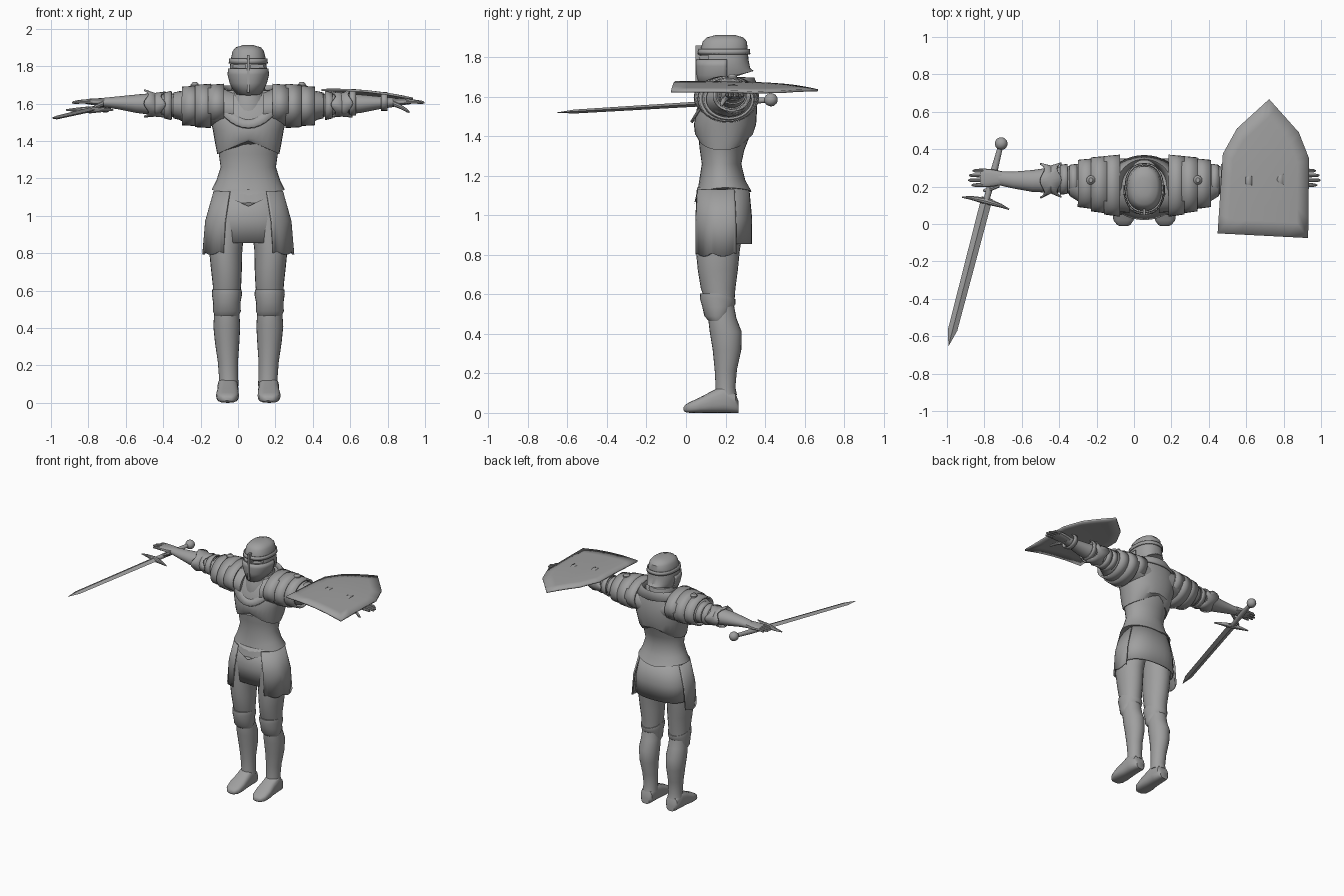
import bpy, bmesh, math
from mathutils import Vector, Matrix

CX = 0.055  # the body stands slightly right of centre
steel = bpy.data.materials.new("steel_grey")
steel.diffuse_color = (0.35, 0.35, 0.35, 1)


def finish(name, bm, thick=0):
    bmesh.ops.recalc_face_normals(bm, faces=bm.faces)
    me = bpy.data.meshes.new(name)
    bm.to_mesh(me)
    bm.free()
    me.materials.append(steel)
    ob = bpy.data.objects.new(name, me)
    bpy.context.collection.objects.link(ob)
    if thick:
        m = ob.modifiers.new("thickness", 'SOLIDIFY')
        m.thickness, m.offset = thick, 0
    return ob


def loft(name, rings, axis='z', n=32, p=2.0, arc=None, hem=None, s=1, thick=0, mat=None):
    """Skin rings (t, a0, a1, b0, b1): position on the axis, then bounds of both cross axes."""
    bm = bmesh.new()
    rows = []
    a0, a1 = arc or (0, 2 * math.pi)
    for i, (t, u0, u1, v0, v1) in enumerate(rings):
        row = []
        for k in range(n + 1 if arc else n):
            a = a0 + (a1 - a0) * k / n          # angle 0 faces the front (-b)
            f = lambda w: math.copysign(abs(w) ** (2 / p), w) if abs(w) > 1e-6 else 0
            u = (u0 + u1) / 2 + (u1 - u0) / 2 * f(math.sin(a))
            v = (v0 + v1) / 2 - (v1 - v0) / 2 * f(math.cos(a))
            tt = t + (hem(i, a) if hem else 0)
            co = {'z': (u, v, tt), 'x': (tt, u, v), 'y': (u, tt, v)}[axis]
            co = mat @ Vector(co) if mat else Vector((s * co[0] + CX, co[1], co[2]))
            row.append(bm.verts.new(co))
        rows.append(row)
    for r, q in zip(rows, rows[1:]):
        for k in range(n):
            j = k + 1 if arc else (k + 1) % n
            bm.faces.new((r[k], r[j], q[j], q[k]))
    if not arc and not thick:
        bm.faces.new(rows[0])
        bm.faces.new(rows[-1])
    return finish(name, bm, thick)


def box(name, lo, hi):
    bm = bmesh.new()
    bmesh.ops.create_cube(bm, size=1)
    for v in bm.verts:
        v.co = Vector([l + (h - l) * (c + .5) for l, h, c in zip(lo, hi, v.co)])
        v.co.x += CX
    return finish(name, bm)


# ---- torso plates
loft("waist_plate", [(1.14, -.195, .195, .04, .335), (1.19, -.17, .17, .062, .30),
     (1.26, -.148, .148, .08, .28), (1.33, -.158, .158, .07, .295), (1.42, -.17, .17, .06, .33)],
     hem=lambda i, a: (-.09 if math.cos(a) > 0 else -.025) * (1 - abs(math.sin(a))) * (i < 2) / (i + 1))
loft("breastplate", [(1.33, -.166, .166, .06, .305), (1.38, -.176, .176, .045, .34),
     (1.46, -.19, .19, .04, .355), (1.54, -.21, .21, .055, .36), (1.61, -.20, .20, .09, .355),
     (1.67, -.15, .15, .13, .34)], p=2.2,
     hem=lambda i, a: .07 * (1 - abs(math.sin(a))) / (i + 1) * (i < 2))
drop = lambda a: max(0, math.cos(a)) ** 1.5
loft("collar_yoke", [(1.67, -.125, .125, .065, .33), (1.69, -.15, .15, .05, .345),
     (1.665, -.205, .205, .027, .362)], n=40, thick=.014,
     hem=lambda i, a: -(.155, .185, .195)[i] * drop(a) - .03 * (i == 2) * max(0, -math.cos(a)))
loft("gorget", [(1.48, -.12, .12, .075, .33), (1.56, -.118, .118, .065, .325),
     (1.62, -.105, .105, .08, .32), (1.70, -.085, .085, .10, .30)])

# ---- helmet with eye slits, nose ridge and brow band
helm = loft("helmet", [(1.70, -.085, .085, .072, .343), (1.745, -.102, .102, .062, .325),
     (1.79, -.099, .099, .065, .316), (1.845, -.092, .092, .075, .312), (1.88, -.084, .084, .085, .308),
     (1.90, -.068, .068, .105, .29), (1.912, -.03, .03, .15, .25)], n=36, p=2.3,
     hem=lambda i, a: (-.055 if math.cos(a) > 0 else .03) * abs(math.cos(a)) * (i == 0))
loft("visor", [(1.66, -.072, .072, .072, .30), (1.71, -.096, .096, .058, .315),
     (1.755, -.107, .107, .053, .32), (1.787, -.104, .104, .056, .32)], n=28, p=2.2,
     arc=(-1.7, 1.7), thick=.008, hem=lambda i, a: -.015 * math.cos(a) * (i == 0))
loft("brow_band", [(1.815, -.101, .101, .062, .322), (1.84, -.098, .098, .067, .319)],
     n=36, p=2.3, thick=.008)
box("nose_ridge", (-.007, .048, 1.66), (.007, .09, 1.86))
for s in (-1, 1):
    cut = box("eye_cutter", (min(.014 * s, .085 * s), 0, 1.79), (max(.014 * s, .085 * s), .115, 1.808))
    cut.hide_render = True
    cut.hide_viewport = True
    b = helm.modifiers.new("eye_slit", 'BOOLEAN')
    b.object, b.operation = cut, 'DIFFERENCE'

# ---- skirt and hip plates
loft("skirt", [(.855, -.205, .205, .06, .328), (.98, -.20, .20, .052, .33), (1.14, -.165, .165, .06, .315)],
     p=2.4, thick=.01)
for s in (-1, 1):
    loft("hip_plate", [(.81, -.24, .24, .035, .34), (.97, -.225, .225, .035, .34),
         (1.13, -.18, .18, .045, .325)], p=2.3, n=24, arc=(.52, 1.95), s=s, thick=.012,
         hem=lambda i, a: -.018 * abs(math.sin(a * 5)) * (i == 0))
    # legs
    loft("thigh", [(.56, .045, .187, .10, .245), (.63, .038, .19, .075, .25), (.72, .034, .20, .06, .262),
         (.82, .032, .21, .05, .272), (1.0, .01, .2, .06, .30)], s=s, n=24)
    loft("knee_plate", [(.465, .052, .178, .115, .22), (.49, .04, .19, .093, .235), (.535, .042, .188, .083, .24),
         (.58, .033, .195, .07, .25), (.605, .036, .193, .072, .25)], s=s, n=24,
         hem=lambda i, a: -.03 * max(0, -math.cos(a)) * (i > 2) + .04 * max(0, -math.cos(a)) * (i < 2))
    loft("greave", [(.09, .052, .16, .145, .258), (.13, .054, .156, .15, .25), (.22, .055, .163, .145, .258),
         (.32, .048, .178, .135, .28), (.41, .043, .187, .12, .282), (.48, .048, .182, .112, .255),
         (.56, .055, .178, .115, .24)], s=s, n=24)
    loft("boot", [(.265, .075, .14, .0, .06), (.25, .06, .155, 0, .10), (.19, .053, .165, 0, .14),
         (.13, .053, .165, 0, .11), (.07, .05, .172, 0, .078), (.02, .057, .165, 0, .055),
         (-.005, .075, .145, .004, .04), (-.012, .09, .13, .012, .028)], axis='y', p=2.8, n=24, s=s)
    # shoulder plates, overlapping outward
    loft("shoulder_base", [(.08, .06, .35, 1.46, 1.67), (.2, .07, .35, 1.48, 1.685),
         (.32, .10, .33, 1.50, 1.675), (.40, .15, .31, 1.525, 1.655)], axis='x', s=s)
    for i, (x0, lo, hi, z0, z1) in enumerate([(.13, .045, .365, 1.49, 1.70), (.20, .062, .358, 1.475, 1.70),
                                             (.27, .085, .345, 1.485, 1.69)]):
        loft("shoulder_plate_%d" % (i + 1), [(x0, lo, hi, z0, z1),
             (x0 + .085, lo + .012, hi - .008, z0 + .005, z1 - .006)], axis='x', s=s, thick=.012)
    loft("shoulder_stud", [(1.68, .262, .31, .21, .26), (1.70, .262, .31, .21, .26),
         (1.714, .275, .297, .222, .248)], s=s, n=12)
    # arm, elbow and gauntlet
    loft("upper_arm", [(.34, .12, .32, 1.50, 1.665), (.41, .165, .308, 1.53, 1.652),
         (.50, .17, .305, 1.535, 1.648)], axis='x', s=s, n=24)
    for x0 in (.36, .41):
        loft("arm_band", [(x0, .145 + (x0 - .36) * .4, .318, 1.515, 1.664), (x0 + .04, .16, .312, 1.525, 1.655)],
             axis='x', s=s, n=24, thick=.008)
    loft("elbow_plate", [(.455, .145, .325, 1.53, 1.66), (.50, .168, .308, 1.535, 1.652),
         (.545, .14, .322, 1.53, 1.672)], axis='x', s=s, n=32, thick=.01,
         hem=lambda i, a: (i - 1) * .012 * math.cos(a * 4))
    loft("gauntlet_cuff", [(.52, .168, .30, 1.54, 1.655), (.60, .172, .288, 1.55, 1.648),
         (.70, .19, .28, 1.57, 1.638), (.78, .208, .28, 1.582, 1.63)], axis='x', s=s, n=24)
    loft("palm", [(.76, .21, .282, 1.585, 1.63), (.81, .2, .292, 1.59, 1.628),
         (.86, .197, .297, 1.596, 1.625), (.875, .2, .294, 1.6, 1.62)], axis='x', s=s, n=16, p=2.6)
    for y, end in ((.208, .925), (.234, .943), (.26, .938), (.285, .918)):
        loft("finger", [(.86, y - .011, y + .011, 1.599, 1.622), (.90, y - .01, y + .01, 1.60, 1.62),
             (end - .01, y - .008, y + .008, 1.598, 1.614), (end, y - .003, y + .003, 1.602, 1.608)],
             axis='x', s=s, n=8)
    loft("thumb", [(.775, .195, .225, 1.585, 1.615), (.815, .178, .204, 1.57, 1.595),
         (.85, .17, .19, 1.552, 1.572), (.862, .175, .183, 1.55, 1.558)], axis='x', s=s, n=8)

# ---- sword, laid along a line from pommel to tip
pommel, tip = Vector((-.71, .43, 1.585)), Vector((-.992, -.652, 1.52))
L = (tip - pommel).length
M = Matrix.Translation(pommel) @ (tip - pommel).to_track_quat('Y', 'Z').to_matrix().to_4x4()
sq = lambda t, w, h: (t, -w, w, -h, h)
loft("sword_pommel", [sq(.034 * -math.cos(k * math.pi / 8), r, r) for k in range(9)
     for r in [max(.002, .034 * math.sin(k * math.pi / 8))]], axis='y', n=16, mat=M)
loft("sword_grip", [sq(.02, .014, .014), sq(.16, .019, .017), sq(.31, .016, .016)], axis='y', n=12, mat=M)
loft("sword_blade", [sq(.30, .03, .013), sq(L - .09, .025, .01), sq(L, .001, .001)], axis='y', n=4, mat=M)
loft("sword_guard", [(t, .318 - w + d, .318 + w + d, -w, w) for t, w, d in
     ((-.13, .004, .012), (-.08, .011, .004), (0, .019, 0), (.08, .011, .004), (.13, .004, .012))],
     axis='x', n=10, mat=M)

# ---- shield: domed, pointed plate carried on the left forearm
outline = [(.447, -.05), (.93, -.075), (.935, .35), (.88, .49), (.722, .667), (.55, .51), (.475, .375)]
outline = [Vector(a).lerp(Vector(b), k / 4) for a, b in zip(outline, outline[1:] + outline[:1]) for k in range(4)]
mid = Vector((.69, .25))


def shield_point(q):
    z = 1.672 - .095 * (q.x - .45) + .016 * (1 - ((q.x - .69) / .245) ** 2) - .028 * max(0, (q.y - .15) / .5) ** 2
    return (q.x, q.y, z)


bm = bmesh.new()
rows = [[bm.verts.new(shield_point(mid.lerp(q, f))) for q in outline] for f in (1, .75, .5, .25)]
for r, q in zip(rows, rows[1:]):
    for k in range(len(r)):
        j = (k + 1) % len(r)
        bm.faces.new((r[k], r[j], q[j], q[k]))
bm.faces.new(rows[-1])
finish("shield", bm, .012)
# straps round the forearm
for x, lo, hi, z0 in ((.54, .155, .305, 1.54), (.71, .175, .30, 1.565)):
    loft("shield_strap", [(x, lo, hi, z0, 1.675 - (x - .54) * .1), (x + .035, lo, hi, z0, 1.675 - (x - .54) * .1)],
         axis='x', n=24, thick=.008)

# smooth shading with crisp plate edges
bpy.ops.object.select_all(action='DESELECT')
for ob in bpy.data.objects:
    if not ob.hide_viewport:
        ob.select_set(True)
        bpy.context.view_layer.objects.active = ob
bpy.ops.object.shade_smooth_by_angle(angle=math.radians(35))
